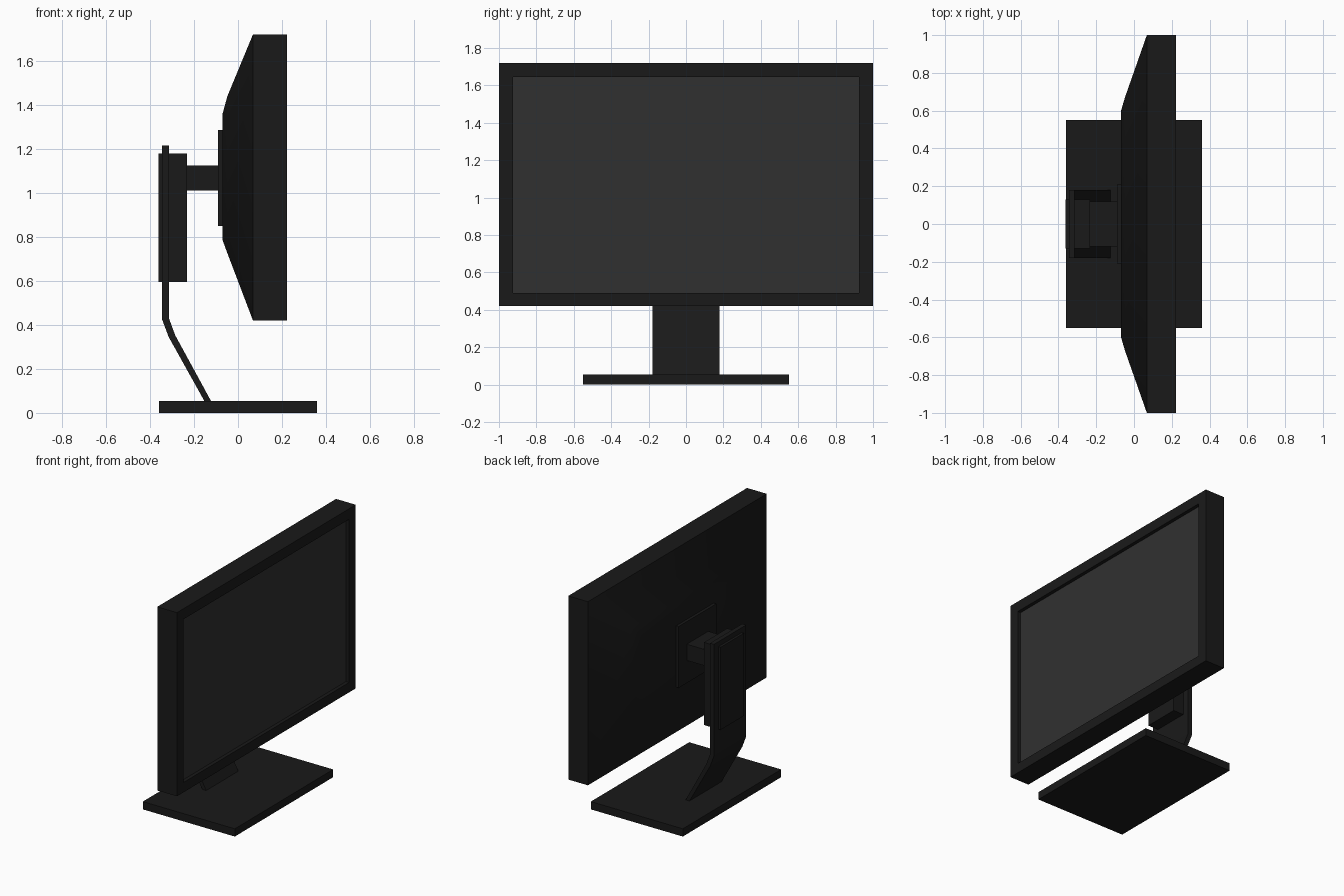
import bpy, bmesh, math

if "Cube" in bpy.data.objects:
    bpy.data.objects.remove(bpy.data.objects["Cube"])


def material(name, v):
    m = bpy.data.materials.new(name)
    m.diffuse_color = (v, v, v, 1)
    m.use_nodes = True
    m.node_tree.nodes["Principled BSDF"].inputs["Base Color"].default_value = m.diffuse_color
    return m


BLACK = material("black_plastic", 0.01)
GLASS = material("dark_screen", 0.03)


def finish(name, bm, mat):
    bmesh.ops.recalc_face_normals(bm, faces=bm.faces[:])
    me = bpy.data.meshes.new(name)
    bm.to_mesh(me)
    bm.free()
    me.materials.append(mat)
    ob = bpy.data.objects.new(name, me)
    bpy.context.collection.objects.link(ob)
    return ob


def box(name, x0, x1, half_y, z0, z1, mat=BLACK):
    bm = bmesh.new()
    bmesh.ops.create_cube(bm, size=1)
    for v in bm.verts:
        v.co.x = x0 if v.co.x < 0 else x1
        v.co.y = math.copysign(half_y, v.co.y)
        v.co.z = z0 if v.co.z < 0 else z1
    return finish(name, bm, mat)


# Casing: rectangular rings (x, half width, bottom, top) from recessed bezel to back
rings = [(0.195, 0.925, 0.49, 1.645), (0.222, 0.925, 0.49, 1.645),
         (0.222, 1.0, 0.42, 1.72), (0.068, 1.0, 0.42, 1.72),
         (-0.048, 0.67, 0.725, 1.44), (-0.07, 0.595, 0.785, 1.36)]
bm = bmesh.new()
loops = [[bm.verts.new((x, y, z)) for y, z in ((-w, b), (w, b), (w, t), (-w, t))]
         for x, w, b, t in rings]
for a, b in zip(loops, loops[1:]):
    for i in range(4):
        j = (i + 1) % 4
        bm.faces.new((a[i], a[j], b[j], b[i]))
bm.faces.new(loops[-1])
bm.faces.new(loops[0])
casing = finish("casing", bm, BLACK)
bpy.context.view_layer.objects.active = casing
casing.select_set(True)
bpy.ops.object.shade_smooth_by_angle(angle=math.radians(30))

# Display panel, just proud of the recess floor
box("screen", 0.18, 0.197, 0.925, 0.49, 1.645, GLASS)

# Mount behind the casing
box("mount_plate", -0.09, -0.068, 0.21, 0.85, 1.285)
box("mount_arm", -0.24, -0.085, 0.12, 1.01, 1.125)
box("height_slider", -0.362, -0.232, 0.13, 0.595, 1.18)

# Bent flat neck: side profile extruded across y
profile = [(-0.345, 1.215), (-0.345, 0.425), (-0.315, 0.345), (-0.145, 0.04),
           (-0.115, 0.04), (-0.285, 0.352), (-0.314, 0.43), (-0.314, 1.215)]
bm = bmesh.new()
sides = [[bm.verts.new((x, y, z)) for x, z in profile] for y in (-0.18, 0.18)]
n = len(profile)
for i in range(n // 2 - 1):
    for s in sides:
        bm.faces.new((s[i], s[i + 1], s[n - 2 - i], s[n - 1 - i]))
for i in range(n):
    j = (i + 1) % n
    bm.faces.new((sides[0][i], sides[0][j], sides[1][j], sides[1][i]))
finish("neck", bm, BLACK)

# Base slab
box("base", -0.36, 0.36, 0.55, 0, 0.055)
